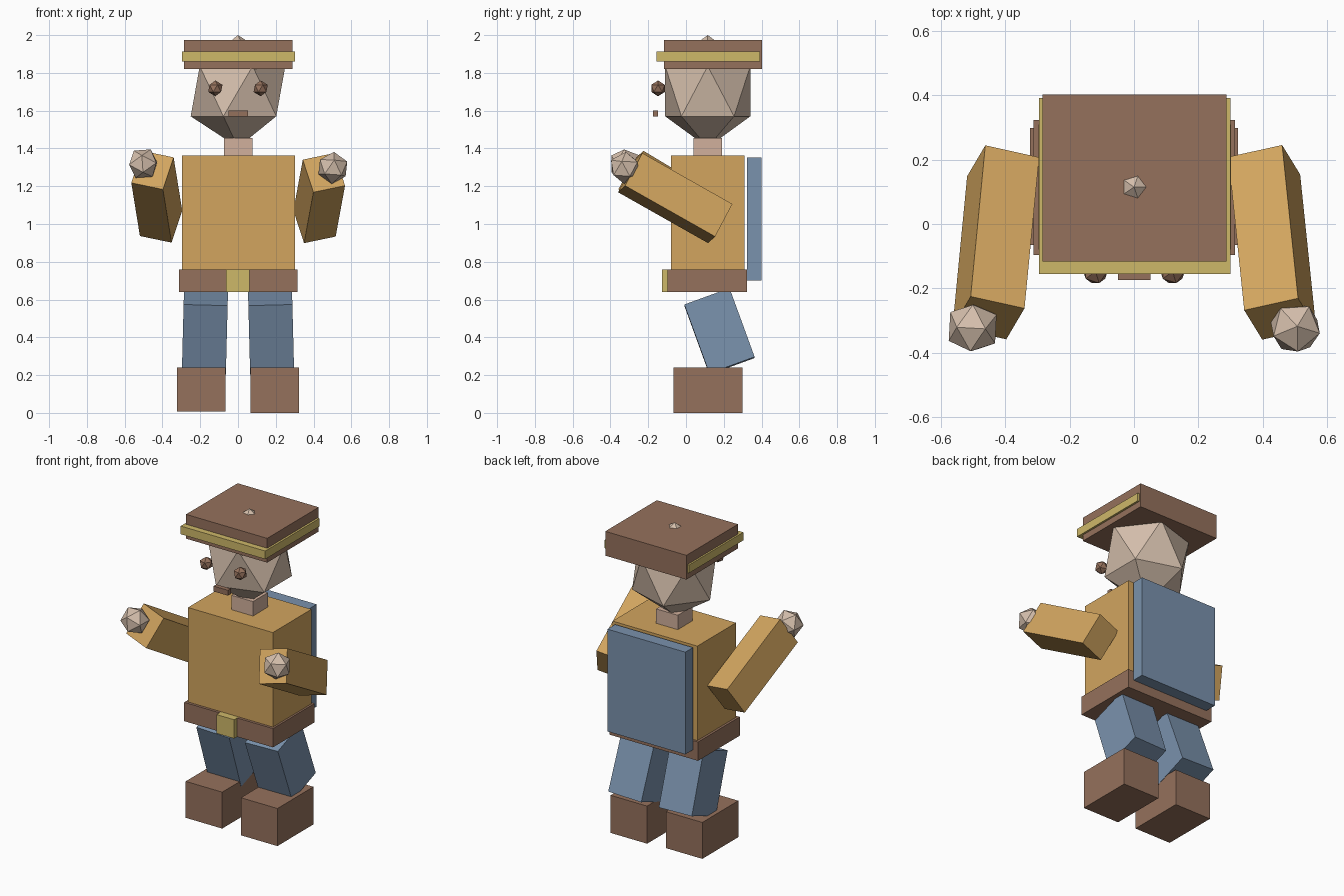
import bpy
from math import radians
from mathutils import Euler

default = bpy.data.objects.get("Cube")
if default:
    bpy.data.objects.remove(default, do_unlink=True)


def material(name, *rgb):
    """Flat material from 0-255 display colour."""
    def linear(c):
        c /= 255
        return c / 12.92 if c < 0.04045 else ((c + 0.055) / 1.055) ** 2.4
    colour = [linear(c) for c in rgb] + [1]
    mat = bpy.data.materials.new(name)
    mat.use_nodes = True
    mat.diffuse_color = colour
    mat.node_tree.nodes["Principled BSDF"].inputs["Base Color"].default_value = colour
    return mat


brown = material("leather brown", 149, 113, 92)
mustard = material("mustard cloth", 210, 165, 95)
blue = material("denim blue", 122, 146, 173)
yellow = material("brass yellow", 206, 184, 105)
skin = material("pale skin", 213, 191, 172)
neck_skin = material("neck skin", 209, 176, 156)


def finish(name, mat, rot, size):
    obj = bpy.context.object
    obj.name = name
    obj.rotation_euler = Euler([radians(a) for a in rot])
    obj.scale = size
    obj.data.materials.append(mat)
    return obj


def box(name, mat, centre, size, rot=(0, 0, 0)):
    bpy.ops.mesh.primitive_cube_add(size=1, location=centre)
    return finish(name, mat, rot, size)


def span(name, mat, x, y, z):
    """Upright box given by its extent on each axis."""
    axes = (x, y, z)
    return box(name, mat, [(a + b) / 2 for a, b in axes], [b - a for a, b in axes])


def gem(name, mat, centre, radii, rot=(0, 0, 0)):
    """Twenty-sided ball."""
    bpy.ops.mesh.primitive_ico_sphere_add(subdivisions=1, radius=1, location=centre)
    return finish(name, mat, rot, radii)


# Head, face and neck
gem("head", skin, (0, 0.115, 1.703), (0.28, 0.265, 0.297))
span("neck", neck_skin, (-0.075, 0.078), (0.04, 0.19), (1.34, 1.455))
span("mouth", brown, (-0.05, 0.052), (-0.175, -0.147), (1.568, 1.602))

# Flat cap with a band round the front
span("cap", brown, (-0.285, 0.288), (-0.117, 0.403), (1.82, 1.975))
span("cap_band", yellow, (-0.296, 0.301), (-0.155, 0.392), (1.86, 1.912))

# Body
span("torso", mustard, (-0.297, 0.302), (-0.08, 0.31), (0.75, 1.363))
span("belt", brown, (-0.312, 0.315), (-0.097, 0.324), (0.64, 0.76))
span("belt_buckle", yellow, (-0.063, 0.062), (-0.127, -0.08), (0.64, 0.76))
span("back_panel", blue, (-0.275, 0.275), (0.322, 0.4), (0.7, 1.353))

# Limbs, eyes and shoes on each side
for side, s, lift in (("left", 1, 0), ("right", -1, 0.015)):
    arm_turn = (60 - lift * 100, -11.5 * s, 12.5 * s)
    gem(side + "_eye", brown, (0.12 * s, -0.148, 1.718), (0.042,) * 3)
    box(side + "_arm", mustard, (0.43 * s, -0.057, 1.137 + lift / 2),
        (0.175, 0.203, 0.55), arm_turn)
    gem(side + "_hand", skin, (0.502 * s, -0.323, 1.297 + lift * 1.5),
        (0.085,) * 3, arm_turn)
    box(side + "_leg", blue, (0.175 * s, 0.177, 0.432),
        (0.233, 0.255, 0.388), (20, -1.5 * s, 0))
    span(side + "_shoe", brown, sorted((0.066 * s, 0.324 * s)),
         (-0.065, 0.298), (lift / 2, 0.24))
